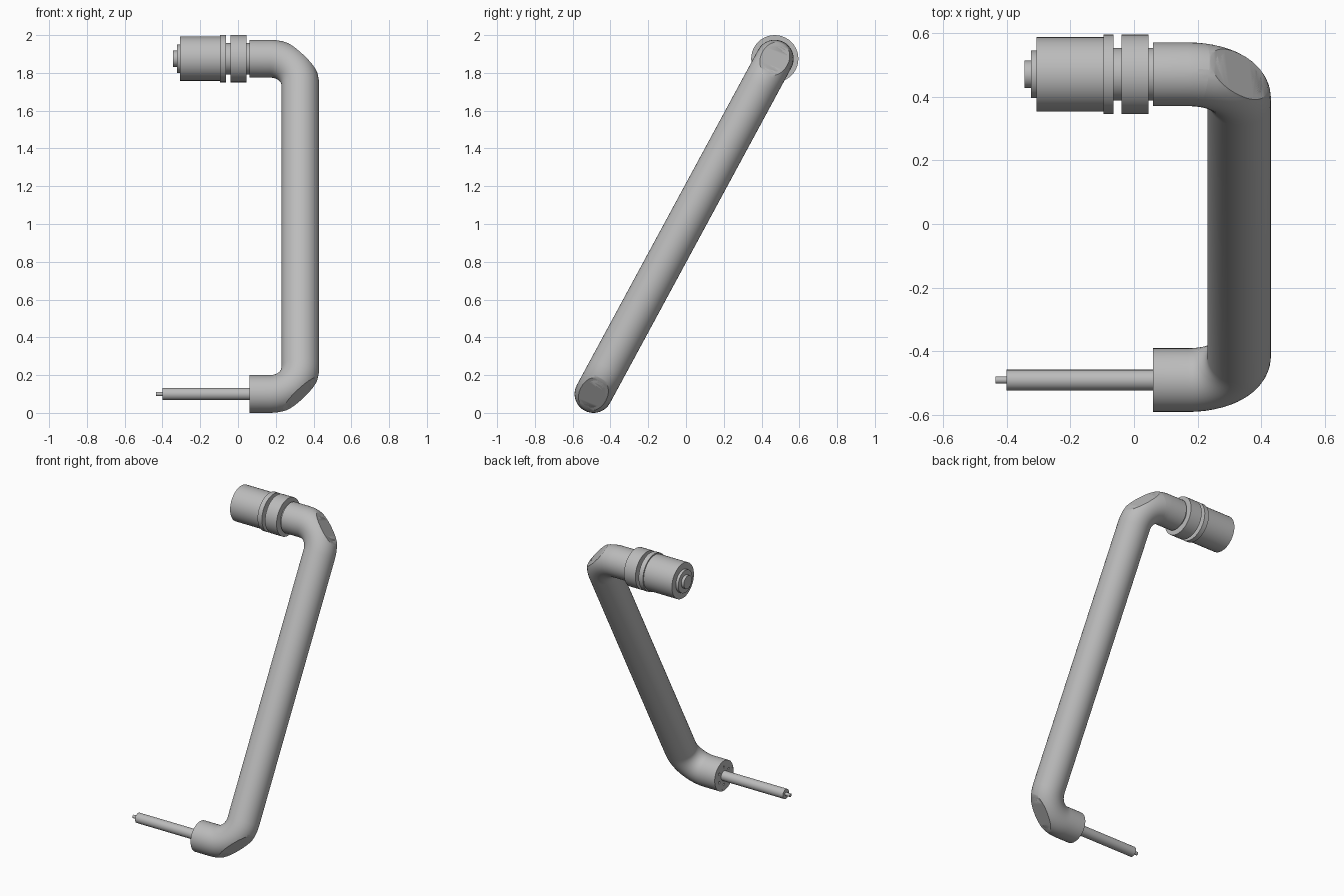
import bpy, bmesh
from math import sin, cos, pi, radians
from mathutils import Vector, Matrix

if "Cube" in bpy.data.objects:
    bpy.data.objects.remove(bpy.data.objects["Cube"])

# Shared material
steel = bpy.data.materials.new("steel grey")
steel.use_nodes = True
GREY = (0.5, 0.5, 0.5, 1)
steel.diffuse_color = GREY
steel.node_tree.nodes["Principled BSDF"].inputs["Base Color"].default_value = GREY

# Layout: two horizontal axes joined by a leaning tube
LOW = Vector((0.33, -0.49, 0.1))
HIGH = Vector((0.33, 0.47, 1.875))
SPAN = (HIGH - LOW).length
LEAN = (HIGH - LOW).normalized()
ACROSS = Vector((1, 0, 0))
SIDE = ACROSS.cross(LEAN)
SIDES, OUTER, INNER, BEND, END = 40, 0.1, 0.09, 0.16, 0.06


def finish(name, bm):
    bmesh.ops.recalc_face_normals(bm, faces=bm.faces)
    mesh = bpy.data.meshes.new(name)
    bm.to_mesh(mesh)
    bm.free()
    obj = bpy.data.objects.new(name, mesh)
    bpy.context.collection.objects.link(obj)
    mesh.materials.append(steel)
    bpy.ops.object.select_all(action="DESELECT")
    obj.select_set(True)
    bpy.context.view_layer.objects.active = obj
    bpy.ops.object.shade_smooth_by_angle(angle=radians(30))
    return obj


def skin(bm, rings):
    for a, b in zip(rings, rings[1:]):
        for i in range(len(a)):
            j = (i + 1) % len(a)
            bm.faces.new((a[i], a[j], b[j], b[i]))


def turned(name, centre, profile):
    """Solid turned about an axis parallel to x, from (x, radius) pairs."""
    bm = bmesh.new()
    rings = []
    for x, r in profile:
        rings.append([bm.verts.new((x, centre.y + r * cos(2 * pi * i / SIDES),
                                    centre.z + r * sin(2 * pi * i / SIDES)))
                      for i in range(SIDES)])
    skin(bm, rings)
    bm.faces.new(rings[0])
    bm.faces.new(rings[-1])
    return finish(name, bm)


def stepped(steps, end):
    """Profile of plain cylinders, from (start x, radius) pairs."""
    stops = [x for x, r in steps[1:]] + [end]
    return [p for (x, r), stop in zip(steps, stops) for p in ((x, r), (stop, r))]


# Hollow bent tube: path as (x, distance along lean, tangent)
start = 0.33 - BEND
half = [(END, 0, 1, 0)]
for k in range(13):
    a = pi / 2 * k / 12
    half.append((start + BEND * sin(a), BEND - BEND * cos(a), cos(a), sin(a)))
path = half + [(x, SPAN - s, -tx, ts) for x, s, tx, ts in reversed(half)]

bm = bmesh.new()
shells = []
for radius in (OUTER, INNER):
    rings = []
    for x, s, tx, ts in path:
        centre = Vector((x, LOW.y, LOW.z)) + LEAN * s
        out = ACROSS * ts - LEAN * tx
        rings.append([bm.verts.new(centre + radius * (out * cos(2 * pi * i / SIDES)
                                                      + SIDE * sin(2 * pi * i / SIDES)))
                      for i in range(SIDES)])
    skin(bm, rings)
    shells.append(rings)
for end in (0, -1):
    skin(bm, [shells[0][end], shells[1][end]])

# Slice each elbow open at 45 degrees and close the wall thickness
for corner, sign in ((LOW, -1), (HIGH, 1)):
    cut = bmesh.ops.bisect_plane(
        bm, geom=bm.verts[:] + bm.edges[:] + bm.faces[:], dist=1e-6,
        plane_co=corner, plane_no=(ACROSS + LEAN * sign).normalized(), clear_outer=True)
    rim = [e for e in cut["geom_cut"] if isinstance(e, bmesh.types.BMEdge)]
    bmesh.ops.bridge_loops(bm, edges=rim)
finish("bent_tube", bm)


# Drilled end plates, drawn as flat outlines with holes
def end_plate(name, centre):
    curve = bpy.data.curves.new(name, "CURVE")
    curve.dimensions = "2D"
    curve.fill_mode = "BOTH"
    curve.extrude = 0.01
    circles = [(0, 0, INNER + 0.002, SIDES)]
    circles += [(0.058 * cos(pi / 6 + k * pi / 3), 0.058 * sin(pi / 6 + k * pi / 3), 0.008, 12)
                for k in range(6)]
    for u, v, r, n in circles:
        spline = curve.splines.new("POLY")
        spline.points.add(n - 1)
        spline.use_cyclic_u = True
        for i, p in enumerate(spline.points):
            p.co = (u + r * cos(2 * pi * i / n), v + r * sin(2 * pi * i / n), 0, 1)
    shape = bpy.data.objects.new(name + "_outline", curve)
    bpy.context.collection.objects.link(shape)
    graph = bpy.context.evaluated_depsgraph_get()
    mesh = bpy.data.meshes.new_from_object(shape.evaluated_get(graph))
    bpy.data.objects.remove(shape)
    bm = bmesh.new()
    bm.from_mesh(mesh)
    bmesh.ops.remove_doubles(bm, verts=bm.verts, dist=1e-5)
    # Local u, v, depth become y, z, x
    turn = Matrix(((0, 0, 1), (1, 0, 0), (0, 1, 0))).to_4x4()
    place = Matrix.Translation((END + 0.0105, centre.y, centre.z))
    bmesh.ops.transform(bm, matrix=place @ turn, verts=bm.verts)
    finish(name, bm)
    bpy.data.meshes.remove(mesh)


end_plate("lower_end_plate", LOW)
end_plate("upper_end_plate", HIGH)

# Lower axle with a thin tip
turned("axle", LOW, stepped([(-0.435, 0.011), (-0.4, 0.0325)], END))
turned("axle_root", LOW, stepped([(END - 0.001, 0.027)], END + 0.022))

# Upper turning grip with stepped flanges
turned("grip", HIGH, stepped([(-0.343, 0.043), (-0.324, 0.075), (-0.306, 0.117),
                              (-0.096, 0.125), (-0.064, 0.083), (-0.04, 0.125),
                              (0.045, 0.083)], END))
turned("grip_root", HIGH, stepped([(END - 0.001, 0.027)], END + 0.022))
